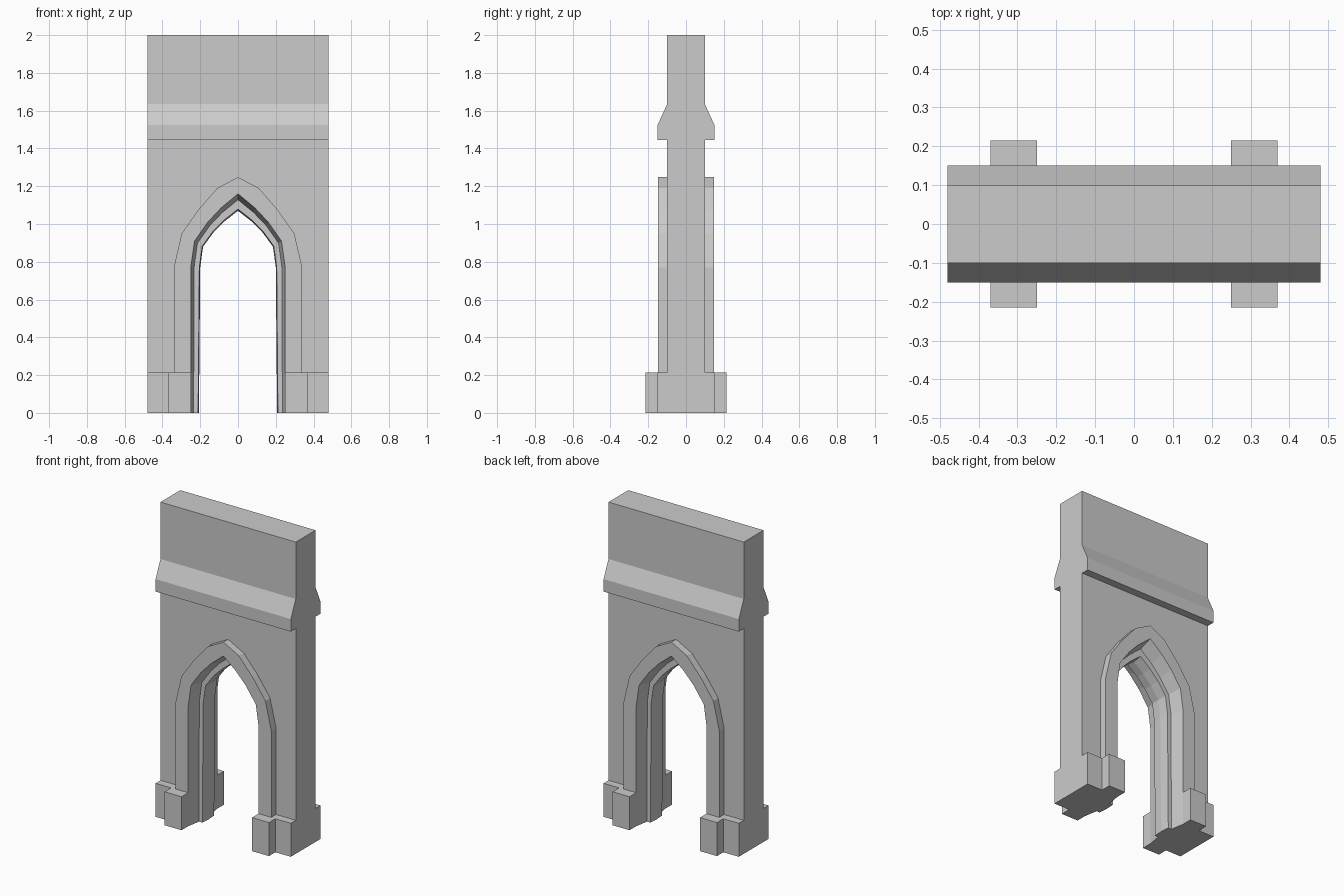
import bpy, bmesh
from mathutils import Vector

cube = bpy.data.objects.get("Cube")
if cube:
    bpy.data.objects.remove(cube, do_unlink=True)

GREY = (0.6, 0.6, 0.6, 1)
stone = bpy.data.materials.new("grey_stone")
stone.use_nodes = True
stone.diffuse_color = GREY
stone.node_tree.nodes["Principled BSDF"].inputs["Base Color"].default_value = GREY


def finish(name, bm):
    bmesh.ops.recalc_face_normals(bm, faces=bm.faces[:])
    mesh = bpy.data.meshes.new(name)
    bm.to_mesh(mesh)
    bm.free()
    mesh.materials.append(stone)
    obj = bpy.data.objects.new(name, mesh)
    bpy.context.collection.objects.link(obj)
    return obj


def loft(name, sections):
    """Skin a row of matching closed sections and cap both ends."""
    bm = bmesh.new()
    rings = [[bm.verts.new(p) for p in s] for s in sections]
    for a, b in zip(rings, rings[1:]):
        for i in range(len(a)):
            j = (i + 1) % len(a)
            bm.faces.new((a[i], a[j], b[j], b[i]))
    bm.faces.new(rings[0])
    bm.faces.new(rings[-1])
    return finish(name, bm)


def block(name, x0, x1, depth, height):
    return loft(name, [[(x, -depth, z), (x, depth, z), (x, depth, height), (x, -depth, height)][:4]
                       for x in (x0, x1) for z in (0,)])


def both_sides(half):
    """Mirror a half arch that runs from the floor to the apex."""
    return [Vector((-x, z)) for x, z in half] + [Vector(p) for p in half[-2::-1]]


def blend(a, b, t):
    return [p.lerp(q, t) for p, q in zip(a, b)]


HALF_WIDTH, WALL, CORNICE = 0.48, 0.10, 0.15

# Pointed arch outlines: outer edge of surround, its inner edge, clear opening
outer = both_sides([(.34, 0), (.34, .77), (.298, .95), (.21, 1.075), (.11, 1.19), (0, 1.248)])
inner = both_sides([(.25, 0), (.25, .77), (.23, .91), (.16, 1.01), (.09, 1.085), (0, 1.16)])
clear = both_sides([(.207, 0), (.2, .77), (.185, .88), (.13, .955), (.07, 1.015), (0, 1.07)])

# Moulded surround: stepped section swept along the arch
front = [(outer, .148), (inner, .148), (blend(inner, clear, .35), .06),
         (blend(inner, clear, .9), .06), (clear, 0)]
profile = [(path, -y) for path, y in front] + [(path, y) for path, y in front[-2::-1]]
loft("arch_surround", [[(path[i].x, y, path[i].y) for path, y in profile]
                       for i in range(len(outer))])

# Wall with the opening cut out, its edge buried inside the surround
opening = blend(outer, inner, .5)
outline = [(-HALF_WIDTH, 0)] + [tuple(p) for p in opening]
outline += [(HALF_WIDTH, 0), (HALF_WIDTH, 1.445), (-HALF_WIDTH, 1.445)]
loft("arch_wall", [[(x, y, z) for x, z in outline] for y in (-WALL, WALL)])

# Parapet with a sloped cornice on both faces
side = [(CORNICE, 1.445), (CORNICE, 1.525), (WALL, 1.635), (WALL, 2)]
side += [(-y, z) for y, z in reversed(side)]
loft("parapet", [[(x, y, z) for y, z in side] for x in (-HALF_WIDTH, HALF_WIDTH)])

# Plinths: a wide base and a projecting foot below each jamb
for label, s in (("left", 1), ("right", -1)):
    block(label + "_plinth", s * .30, s * HALF_WIDTH, CORNICE, .215)
    block(label + "_plinth_foot", s * .25, s * .37, .215, .215)
